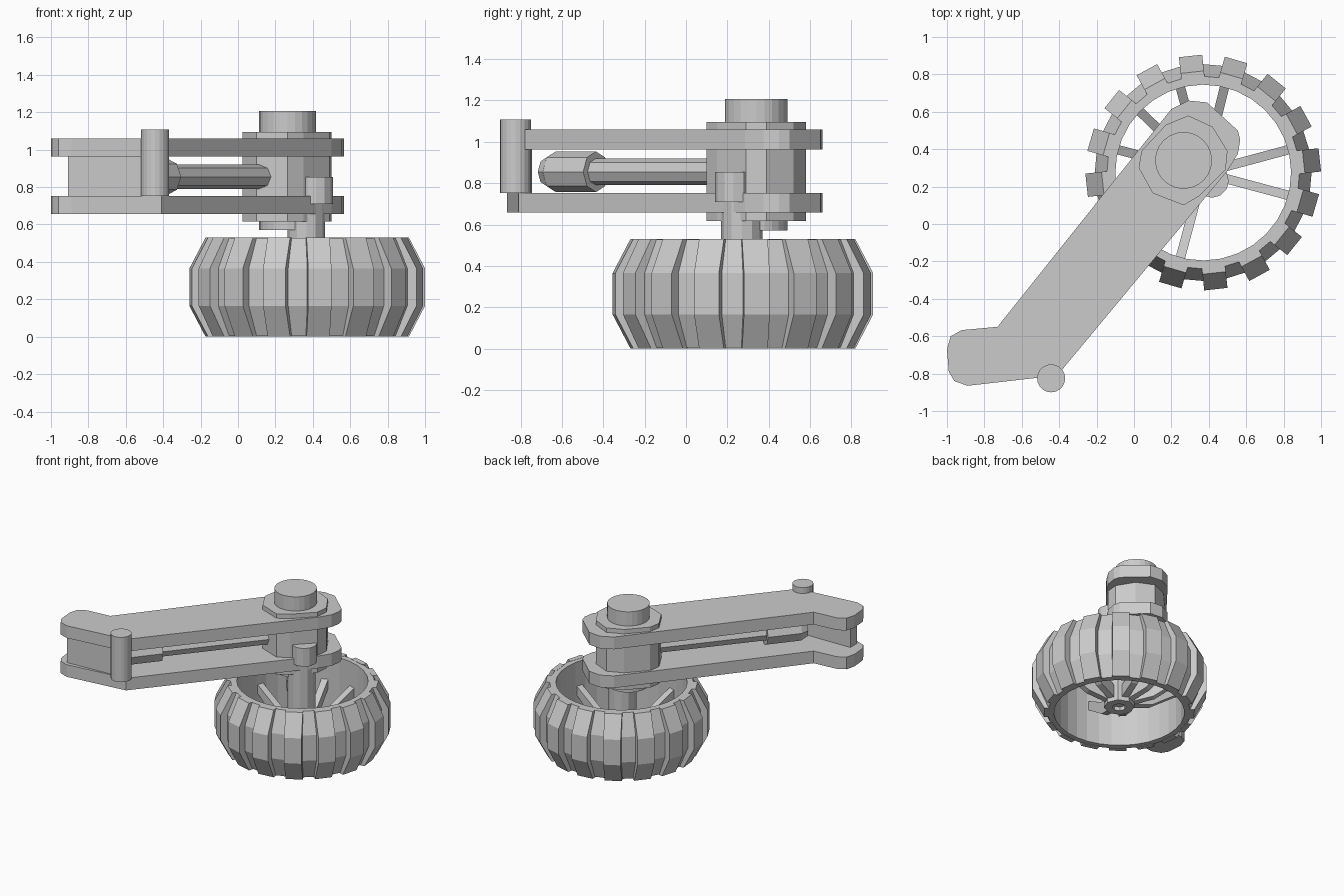
import bpy, bmesh, math
from mathutils import Vector, Matrix

if "Cube" in bpy.data.objects:
    bpy.data.objects.remove(bpy.data.objects["Cube"])

WHEEL = Vector((0.37, 0.275, 0))
PIVOT = Vector((0.265, 0.34, 0))


def finish(name, bm):
    bmesh.ops.recalc_face_normals(bm, faces=bm.faces)
    me = bpy.data.meshes.new(name)
    bm.to_mesh(me)
    bm.free()
    ob = bpy.data.objects.new(name, me)
    bpy.context.collection.objects.link(ob)
    return ob


def prism(name, pts, z0, z1):
    """Extrude an xy outline from z0 to z1."""
    bm = bmesh.new()
    f = bm.faces.new([bm.verts.new((x, y, z0)) for x, y in pts])
    ext = bmesh.ops.extrude_face_region(bm, geom=[f])
    vs = [g for g in ext["geom"] if isinstance(g, bmesh.types.BMVert)]
    bmesh.ops.translate(bm, verts=vs, vec=(0, 0, z1 - z0))
    return finish(name, bm)


def rod(name, a, b, r, sides, r2=None):
    """Cylinder from point a to point b."""
    a, b = Vector(a), Vector(b)
    d = b - a
    m = Matrix.Translation((a + b) / 2) @ d.to_track_quat('Z', 'Y').to_matrix().to_4x4()
    bm = bmesh.new()
    bmesh.ops.create_cone(bm, cap_ends=True, segments=sides, radius1=r,
                          radius2=r if r2 is None else r2, depth=d.length, matrix=m)
    return finish(name, bm)


def lathe(name, profile, sides, centre, start=0.0):
    """Revolve a closed (radius, z) profile around a vertical axis."""
    bm = bmesh.new()
    rings = []
    for i in range(sides):
        a = start + 2 * math.pi * i / sides
        rings.append([bm.verts.new((centre.x + r * math.cos(a), centre.y + r * math.sin(a), z))
                      for r, z in profile])
    n = len(profile)
    for i in range(sides):
        p, q = rings[i], rings[(i + 1) % sides]
        for j in range(n):
            k = (j + 1) % n
            bm.faces.new((p[j], p[k], q[k], q[j]))
    return finish(name, bm)


def blade(name, profile, width, angle, centre):
    """Flat slab: (radius, z) profile thickened sideways, turned to an angle."""
    bm = bmesh.new()
    sides = [[bm.verts.new((r, s * width / 2, z)) for r, z in profile] for s in (-1, 1)]
    bm.faces.new(sides[0])
    bm.faces.new(sides[1][::-1])
    n = len(profile)
    for j in range(n):
        k = (j + 1) % n
        bm.faces.new((sides[0][j], sides[0][k], sides[1][k], sides[1][j]))
    bm.transform(Matrix.Translation(centre) @ Matrix.Rotation(angle, 4, 'Z'))
    return finish(name, bm)


# Tyre carcass and tread blocks
lathe("tyre", [(0.47, 0.005), (0.515, 0.005), (0.58, 0.165), (0.58, 0.365),
               (0.515, 0.528), (0.47, 0.528)], 32, WHEEL, math.radians(6.2 + 5.625))
tread = [(0.50, 0), (0.54, 0), (0.627, 0.165), (0.627, 0.365),
         (0.54, 0.53), (0.50, 0.53), (0.55, 0.365), (0.55, 0.165)]
for i in range(16):
    blade(f"tread_block_{i + 1}", tread, 0.125, math.radians(6.2 + 22.5 * i), WHEEL)

# Hub and spokes
lathe("hub", [(0.05, 0.05), (0.11, 0.05), (0.11, 0.24), (0.05, 0.24)], 8, WHEEL)
for i, a in enumerate((15, -15, 76, 105, 136, 165, -135, -105)):
    blade(f"spoke_{i + 1}", [(0.09, 0.08), (0.25, 0.12), (0.475, 0.27),
                             (0.475, 0.34), (0.25, 0.22), (0.09, 0.18)],
          0.05, math.radians(a), WHEEL)

# Axle post with its head
rod("axle_post", (0.365, 0.27, 0.08), (0.365, 0.27, 0.74), 0.1, 12)
rod("axle_head", (0.417, 0.23, 0.71), (0.417, 0.23, 0.853), 0.09, 12)

# Two arm plates
arm = [(-1.0, -.67), (-.98, -.6), (-.92, -.567), (-.73, -.55), (.2, .615), (.29, .66),
       (.39, .65), (.555, .50), (.568, .45), (.555, .375), (.5, .285), (-.41, -.81),
       (-.89, -.865), (-.96, -.84), (-.99, -.79)]
prism("lower_arm_plate", arm, 0.657, 0.753)
prism("upper_arm_plate", arm, 0.963, 1.06)

# Spacer block between the plates at the inner end
prism("arm_spacer", [(-.91, -.835), (-.91, -.75), (-.55, -.745), (-.42, -.80), (-.45, -.81)],
      0.74, 0.98)

# Pivot body with top and bottom caps
body = [(.025, .30), (.1, .165), (.265, .1), (.35, .15), (.49, .29), (.5, .39),
        (.42, .52), (.29, .58), (.17, .53), (.04, .39)]
prism("pivot_body", body, 0.617, 1.095)
rod("pivot_top_cap", PIVOT + Vector((0, 0, 1.06)), PIVOT + Vector((0, 0, 1.207)), 0.152, 24)
rod("pivot_bottom_cap", PIVOT + Vector((0, 0, 0.57)), PIVOT + Vector((0, 0, 0.65)), 0.152, 24)

# Hinge pin at the inner end
rod("hinge_pin", (-.443, -.825, 0.753), (-.443, -.825, 1.107), 0.075, 20)

# Damper: chamfered sleeve and thin rod
rod("damper_sleeve_tip", (-.575, -.672, .855), (-.54, -.63, .855), 0.07, 8, 0.098)
rod("damper_sleeve", (-.54, -.63, .855), (-.38, -.435, .855), 0.098, 8)
rod("damper_rod", (-.40, -.459, .855), (.20, .265, .855), 0.065, 8)
